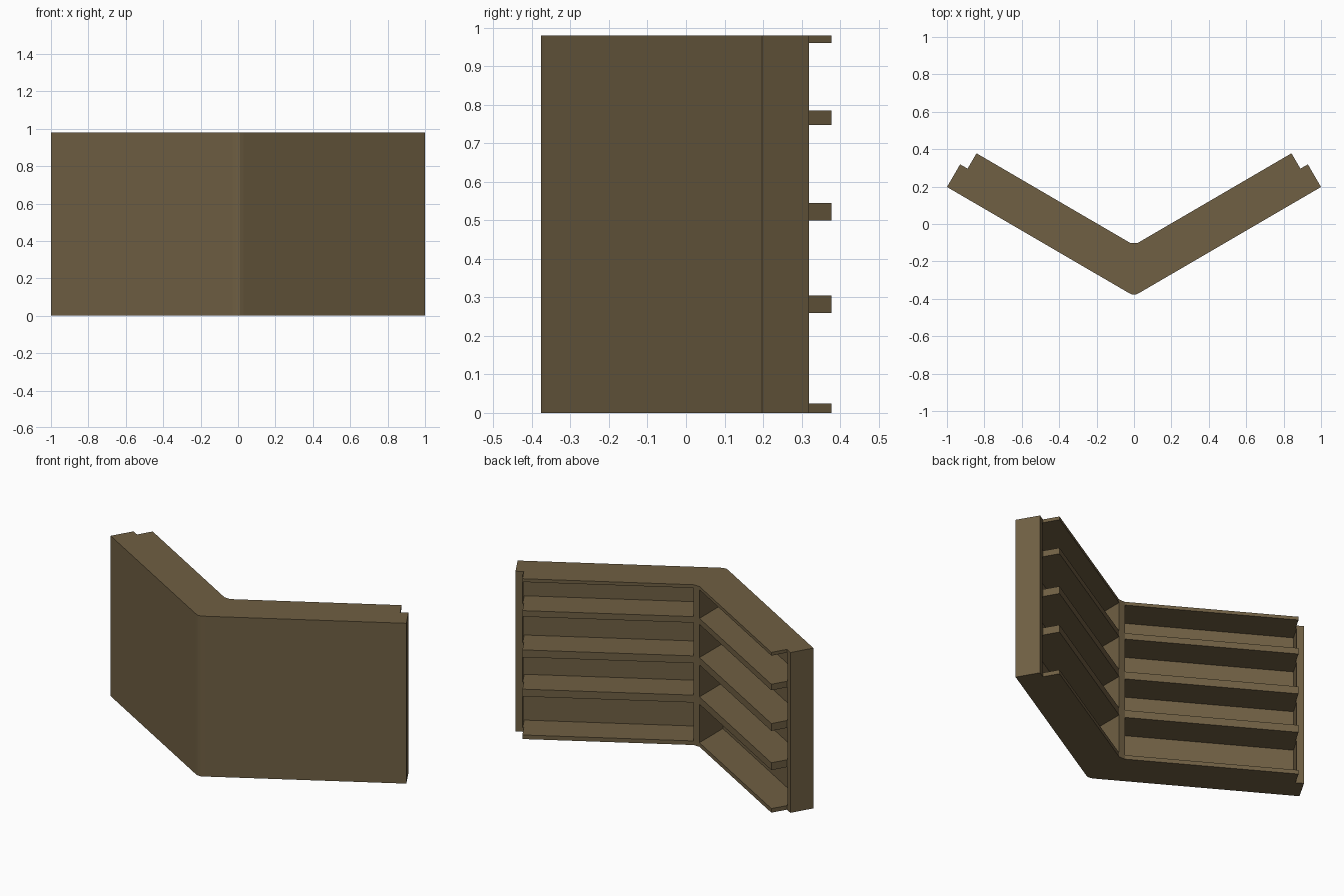
import bpy, bmesh
from math import atan, cos, sin

if "Cube" in bpy.data.objects:
    bpy.data.objects.remove(bpy.data.objects["Cube"])

A = atan(0.583)                      # angle of each wing
H = 0.98                             # full height
THICK, END_DEPTH, SHELF_DEPTH = 0.04, 0.14, 0.235
POST = 0.02                          # half width of the centre divider

mat = bpy.data.materials.new("dark_wood")
mat.diffuse_color = (0.16, 0.115, 0.056, 1)
mat.use_nodes = True
mat.node_tree.nodes["Principled BSDF"].inputs["Base Color"].default_value = mat.diffuse_color


def wing(s, n):
    """Point on the right wing: s inward from the outer corner, n toward the back."""
    return (1 - s * cos(A) - n * sin(A), 0.198 - s * sin(A) + n * cos(A))


def at_post(n):
    """Where a line at depth n on the wing meets the centre divider."""
    x, y = wing(0, n)
    return (POST, y - (x - POST) * 0.583)


def flip(points):
    return [(-x, y) for x, y in reversed(points)]


def slab(name, points, z0, z1):
    bm = bmesh.new()
    face = bm.faces.new([bm.verts.new((x, y, z0)) for x, y in points])
    ext = bmesh.ops.extrude_face_region(bm, geom=[face])
    top = [v for v in ext["geom"] if isinstance(v, bmesh.types.BMVert)]
    bmesh.ops.translate(bm, verts=top, vec=(0, 0, z1 - z0))
    bmesh.ops.recalc_face_normals(bm, faces=bm.faces)
    mesh = bpy.data.meshes.new(name)
    bm.to_mesh(mesh)
    bm.free()
    mesh.materials.append(mat)
    obj = bpy.data.objects.new(name, mesh)
    bpy.context.collection.objects.link(obj)


# Outer wall: angled front panel with eased corner and short end panels
half = [(0.01, -0.377), (0.03, -0.3675), wing(0, 0), wing(0, END_DEPTH),
        wing(THICK, END_DEPTH), wing(THICK, THICK), at_post(THICK)]
slab("outer_wall", half + flip(half), 0, H)

# Centre divider between the two wings
edge = [at_post(THICK), at_post(SHELF_DEPTH)]
slab("centre_divider", edge + flip(edge), 0, H)

# Base, three shelves and counter top on each wing
outline = [at_post(THICK), wing(THICK, THICK), wing(THICK, END_DEPTH),
           wing(0.046, END_DEPTH), wing(0.046, SHELF_DEPTH), at_post(SHELF_DEPTH)]
levels = [("base", 0, 0.025), ("low_shelf", 0.26, 0.305), ("middle_shelf", 0.50, 0.545),
          ("high_shelf", 0.748, 0.785), ("counter_top", 0.96, H)]
for name, z0, z1 in levels:
    slab(name + "_right", outline, z0, z1)
    slab(name + "_left", flip(outline), z0, z1)
